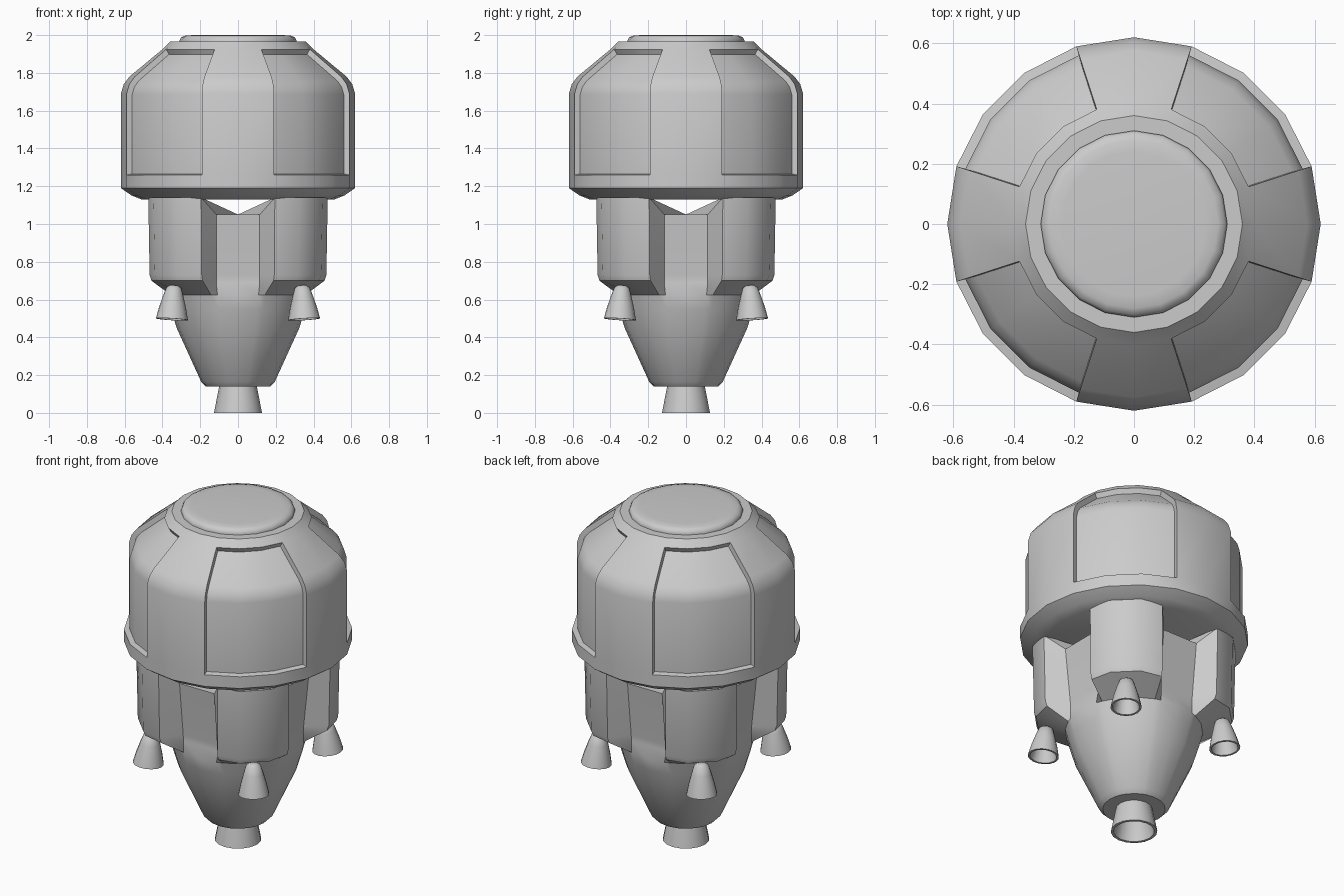
import bpy, bmesh, math
from mathutils import Matrix, Vector

if "Cube" in bpy.data.objects:
    bpy.data.objects.remove(bpy.data.objects["Cube"])


def finish(bm, name, angle=32):
    bmesh.ops.recalc_face_normals(bm, faces=bm.faces[:])
    me = bpy.data.meshes.new(name)
    bm.to_mesh(me)
    bm.free()
    ob = bpy.data.objects.new(name, me)
    bpy.context.collection.objects.link(ob)
    bpy.ops.object.select_all(action='DESELECT')
    ob.select_set(True)
    bpy.context.view_layer.objects.active = ob
    bpy.ops.object.shade_smooth_by_angle(angle=math.radians(angle))
    return ob


def skin(rings, caps=(True, True)):
    """Bridge equal-length rings of points; optionally close both ends."""
    bm = bmesh.new()
    vs = [[bm.verts.new(p) for p in r] for r in rings]
    n = len(vs[0])
    rows = []
    for a, b in zip(vs, vs[1:]):
        rows.append([bm.faces.new((a[k], a[(k + 1) % n], b[(k + 1) % n], b[k])) for k in range(n)])
    for ring, cap in ((vs[0], caps[0]), (vs[-1], caps[1])):
        if cap:
            c = sum((v.co for v in ring), Vector()) / n
            c.z = min(v.co.z for v in ring)
            cv = bm.verts.new(c)
            for k in range(n):
                bm.faces.new((ring[k], ring[(k + 1) % n], cv))
    bmesh.ops.recalc_face_normals(bm, faces=bm.faces[:])
    return bm, rows


def lathe_rings(profile, n):
    return [[(r * math.cos(2 * math.pi * k / n), r * math.sin(2 * math.pi * k / n), z)
             for k in range(n)] for r, z in profile]


# Capsule: 20-sided shell with four sunken panels on the diagonals
profile = [(.51, 1.13), (.565, 1.152), (.62, 1.19), (.62, 1.26), (.62, 1.69), (.605, 1.74),
           (.575, 1.78), (.40, 1.925), (.36, 1.965), (.325, 1.965)]
bm, rows = skin(lathe_rings(profile, 20))
for q in range(4):
    panel = [rows[i][q * 5 + k] for i in range(3, 7) for k in (1, 2, 3)]
    bmesh.ops.inset_region(bm, faces=panel, thickness=.006, depth=-.03,
                           use_even_offset=True, use_boundary=True)
finish(bm, "capsule_shell")

# Rounded lid on top
bm, _ = skin(lathe_rings([(.31, 1.95), (.31, 1.972), (.302, 1.988), (.28, 1.997), (.24, 2.0)], 20))
finish(bm, "capsule_lid", 50)

# Engine body: four pods on the diagonals around a tapering core
pod = [(.475, .195), (.447, .325), (.325, .447), (.195, .475)]


def body_ring(core, core_z, scale, pod_z):
    pts = []
    for q in range(4):
        m = Matrix.Rotation(q * math.pi / 2, 3, 'Z')
        for y in (-.115, 0, .115):
            pts.append(m @ Vector((core, y, core_z)))
        for x, y in pod:
            pts.append(m @ Vector((x * scale, y * scale, pod_z)))
    return pts


def round_ring(r, z):
    out = []
    for p in body_ring(.38, 0, 1, 0):
        p = p.normalized() * r
        out.append(Vector((p.x, p.y, z)))
    return out


rings = [body_ring(.39, 1.05, 1, 1.14), body_ring(.355, .73, .985, .73),
         body_ring(.352, .69, .965, .70), round_ring(.375, .625), round_ring(.355, .55),
         round_ring(.325, .45), round_ring(.195, .165), round_ring(.17, .14)]
bm, _ = skin(rings)
finish(bm, "engine_body", 35)


# Hollow engine bells
def bell(name, outer, wall, n, place):
    inner = [(max(r - wall, .004), z) for r, z in reversed(outer)]
    inner[-1] = (inner[-1][0], inner[-1][1] - wall)
    bm, _ = skin(lathe_rings(outer + inner, n))
    bmesh.ops.transform(bm, matrix=place, verts=bm.verts[:])
    return finish(bm, name, 40)


bell("main_nozzle", [(.095, .16), (.102, .13), (.127, 0)], .016, 16, Matrix())

small = [(.022, .09), (.04, .077), (.055, .03), (.072, -.03), (.085, -.09)]
for q in range(4):
    place = (Matrix.Rotation(math.radians(45 + 90 * q), 4, 'Z')
             @ Matrix.Translation((.487, 0, .585)) @ Matrix.Rotation(math.radians(-5), 4, 'Y'))
    bell("pod_nozzle_%d" % (q + 1), small, .012, 16, place)
